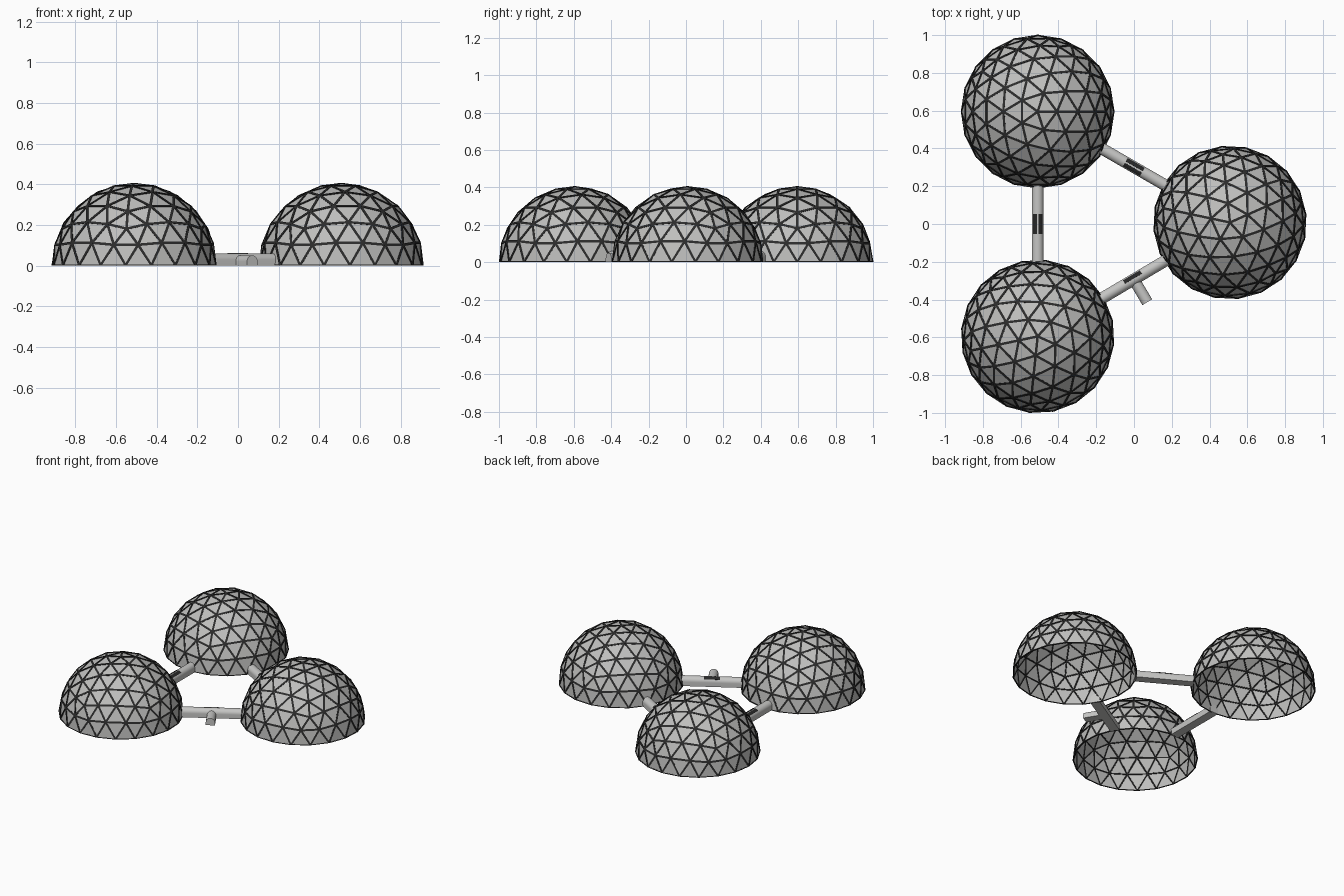
import bpy, bmesh, math
from mathutils import Vector, Matrix

if "Cube" in bpy.data.objects:
    bpy.data.objects.remove(bpy.data.objects["Cube"])


def material(name, rgb):
    m = bpy.data.materials.new(name)
    m.diffuse_color = (*rgb, 1)
    m.use_nodes = True
    m.node_tree.nodes["Principled BSDF"].inputs["Base Color"].default_value = m.diffuse_color
    return m


PANEL = material("panel_grey", (0.52, 0.52, 0.51))
STRUT = material("strut_charcoal", (0.025, 0.025, 0.025))
TUNNEL = material("tunnel_light_grey", (0.56, 0.56, 0.55))
GLASS = material("window_dark", (0.02, 0.02, 0.02))

R = 0.403                      # dome radius
W = 0.031                      # tunnel half width
CENTRES = [Vector((-0.51, 0.595, 0)), Vector((-0.51, -0.595, 0)), Vector((0.508, 0.008, 0))]


def add_object(name, bm, mat, matrix):
    me = bpy.data.meshes.new(name)
    bmesh.ops.transform(bm, matrix=matrix, verts=bm.verts)
    bm.to_mesh(me)
    bm.free()
    me.materials.append(mat)
    ob = bpy.data.objects.new(name, me)
    bpy.context.collection.objects.link(ob)
    return ob


# geodesic half sphere
def dome_mesh():
    bm = bmesh.new()
    bmesh.ops.create_icosphere(bm, subdivisions=3, radius=R)
    bmesh.ops.delete(bm, geom=[v for v in bm.verts if v.co.z < -0.01], context='VERTS')
    return bm


# a tapered beam along every dome edge, wider outside than inside
def strut_mesh():
    src, bm = dome_mesh(), bmesh.new()
    section = [(-0.0065, 0.004), (0.0065, 0.004), (0.003, -0.004), (-0.003, -0.004)]
    for e in src.edges:
        a, b = (v.co for v in e.verts)
        up = (a + b).normalized()
        side = up.cross(b - a).normalized()
        rings = []
        for p in (a, b):
            n = p.normalized()
            ring = [p + side * s + n * h for s, h in section]
            for q in ring:
                q.z = max(q.z, 0)
            rings.append([bm.verts.new(q) for q in ring])
        for i in range(4):
            j = (i + 1) % 4
            bm.faces.new((rings[0][i], rings[1][i], rings[1][j], rings[0][j]))
    bmesh.ops.recalc_face_normals(bm, faces=bm.faces)
    src.free()
    return bm


# closed (y, z) profile extruded along x
def prism(profile, x0, x1):
    bm = bmesh.new()
    ends = [[bm.verts.new((x, y, z)) for y, z in profile] for x in (x0, x1)]
    for ring in ends:
        bm.faces.new(ring)
    n = len(profile)
    for i in range(n):
        j = (i + 1) % n
        bm.faces.new((ends[0][i], ends[0][j], ends[1][j], ends[1][i]))
    bmesh.ops.recalc_face_normals(bm, faces=bm.faces)
    return bm


def arc(r, z, a0, a1, n):
    angles = [math.radians(a0 + (a1 - a0) * i / n) for i in range(n + 1)]
    return [(r * math.sin(t), z + r * math.cos(t)) for t in angles]


def arch(r, wall):
    return [(-r, 0)] + arc(r, wall, -90, 90, 16) + [(r, 0)]


def smooth(ob):
    bpy.ops.object.select_all(action='DESELECT')
    ob.select_set(True)
    bpy.context.view_layer.objects.active = ob
    bpy.ops.object.shade_smooth_by_angle(angle=math.radians(35))


# domes, each turned a third of a circle from the last
for i, (c, label) in enumerate(zip(CENTRES, ("back_left", "front_left", "right"))):
    mtx = Matrix.Translation(c) @ Matrix.Rotation(math.radians(120 * i), 4, 'Z')
    add_object(label + "_dome_panels", dome_mesh(), PANEL, mtx)
    add_object(label + "_dome_struts", strut_mesh(), STRUT, mtx)

# tunnels between domes with curved windows; +y of each tunnel faces inward
for i, label in enumerate(("left", "front", "back")):
    a, b = CENTRES[i], CENTRES[(i + 1) % 3]
    d = b - a
    ang = math.atan2(d.y, d.x)
    mtx = Matrix.Translation((a + b) / 2) @ Matrix.Rotation(ang, 4, 'Z')
    half = d.length / 2 - 0.392
    smooth(add_object(label + "_tunnel", prism(arch(W, 0.029), -half, half), TUNNEL, mtx))
    for s in ((1,) if label == "front" else (1, -1)):
        prof = arc(W + 0.002, 0.029, 8 * s, 50 * s, 5) + arc(W - 0.003, 0.029, 50 * s, 8 * s, 5)
        side = "inner" if s > 0 else "outer"
        add_object(f"{label}_{side}_window", prism(prof, -0.052, 0.052), GLASS, mtx)
    # entrance passage leading outward from the front tunnel
    if label == "front":
        out = mtx @ Matrix.Rotation(-math.pi / 2, 4, 'Z')
        smooth(add_object("entrance_passage", prism(arch(0.03, 0.02), 0.0, 0.14), TUNNEL, out))
